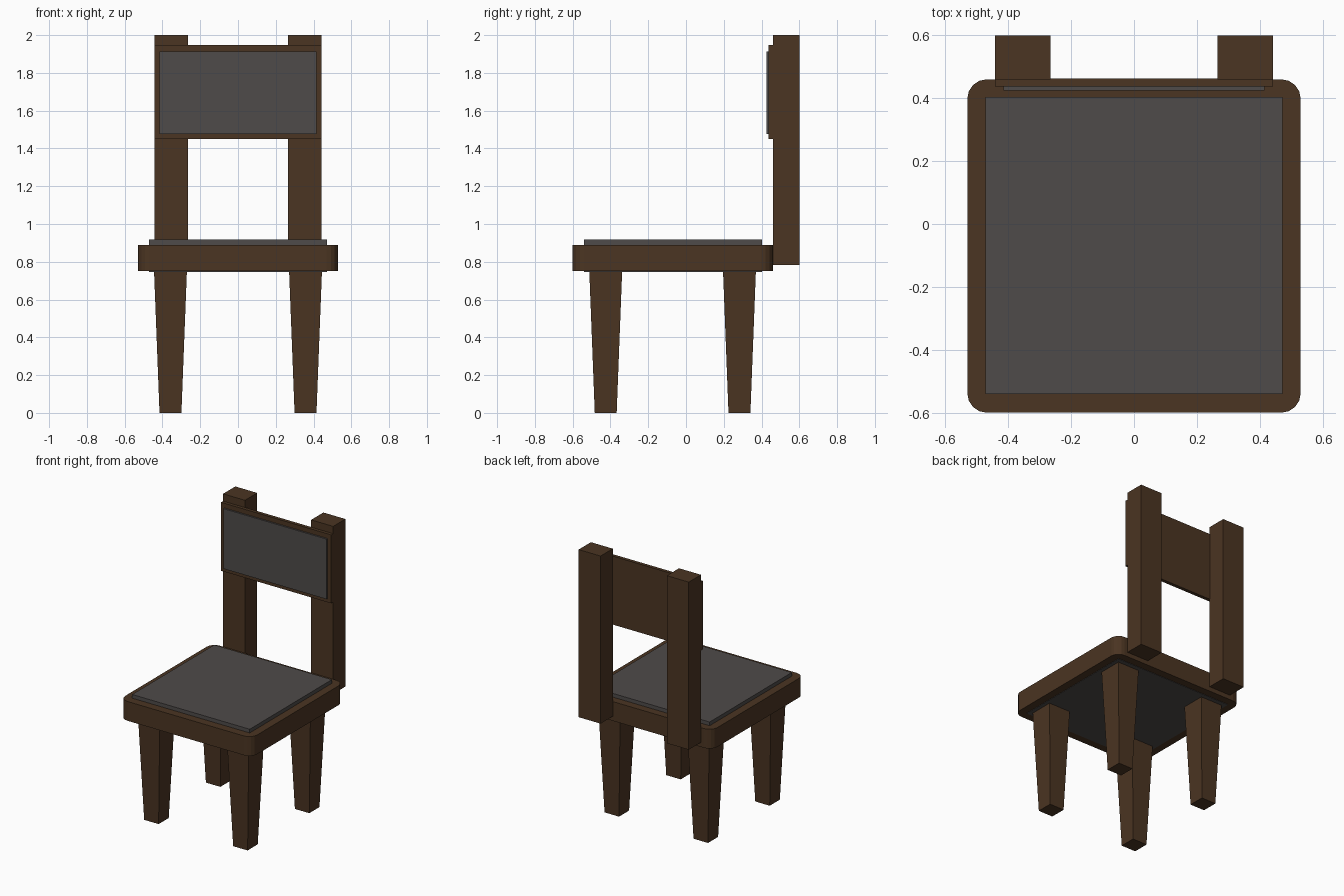
import bpy
import bmesh
from math import cos, sin, pi

cube = bpy.data.objects.get("Cube")
if cube:
    bpy.data.objects.remove(cube, do_unlink=True)


def material(name, rgb):
    mat = bpy.data.materials.new(name)
    mat.use_nodes = True
    colour = (*rgb, 1)
    mat.diffuse_color = colour
    mat.node_tree.nodes["Principled BSDF"].inputs["Base Color"].default_value = colour
    return mat


wood = material("dark_wood", (0.07, 0.035, 0.016))
fabric = material("grey_fabric", (0.077, 0.07, 0.067))


def loft(name, lower, upper, z0, z1, mat):
    """Closed solid between two outlines with equal point counts."""
    bm = bmesh.new()
    a = [bm.verts.new((x, y, z0)) for x, y in lower]
    b = [bm.verts.new((x, y, z1)) for x, y in upper]
    bm.faces.new(a[::-1])
    bm.faces.new(b)
    for i in range(len(a)):
        j = (i + 1) % len(a)
        bm.faces.new((a[i], a[j], b[j], b[i]))
    mesh = bpy.data.meshes.new(name)
    bm.to_mesh(mesh)
    bm.free()
    mesh.materials.append(mat)
    obj = bpy.data.objects.new(name, mesh)
    bpy.context.collection.objects.link(obj)
    return obj


def rect(x0, x1, y0, y1):
    return [(x0, y0), (x1, y0), (x1, y1), (x0, y1)]


def box(name, x0, x1, y0, y1, z0, z1, mat):
    outline = rect(x0, x1, y0, y1)
    return loft(name, outline, outline, z0, z1, mat)


def rounded_rect(x0, x1, y0, y1, r, steps=4):
    centres = [(x1 - r, y1 - r), (x0 + r, y1 - r), (x0 + r, y0 + r), (x1 - r, y0 + r)]
    return [(cx + r * cos((k + s / steps) * pi / 2), cy + r * sin((k + s / steps) * pi / 2))
            for k, (cx, cy) in enumerate(centres) for s in range(steps + 1)]


# Seat frame with rounded corners, and the panel that runs through it
outline = rounded_rect(-0.53, 0.53, -0.6, 0.46, 0.062)
loft("seat_frame", outline, outline, 0.75, 0.89, wood)
box("seat_cushion", -0.472, 0.472, -0.54, 0.403, 0.747, 0.917, fabric)

# Tapered legs and back posts, one of each per side
for side, sign in (("left", 1), ("right", -1)):
    for end, y in (("front", -0.425), ("back", 0.283)):
        x = sign * 0.3575
        foot = rect(x - 0.058, x + 0.058, y - 0.058, y + 0.058)
        top = rect(x - 0.087, x + 0.087, y - 0.087, y + 0.087)
        loft(f"{end}_{side}_leg", foot, top, 0, 0.752, wood)
    px = sign * 0.354
    box(f"{side}_back_post", px - 0.088, px + 0.088, 0.46, 0.6, 0.783, 2, wood)

# Backrest board and its pad
box("backrest_board", -0.442, 0.442, 0.437, 0.462, 1.45, 1.947, wood)
box("backrest_pad", -0.415, 0.415, 0.425, 0.439, 1.477, 1.913, fabric)
